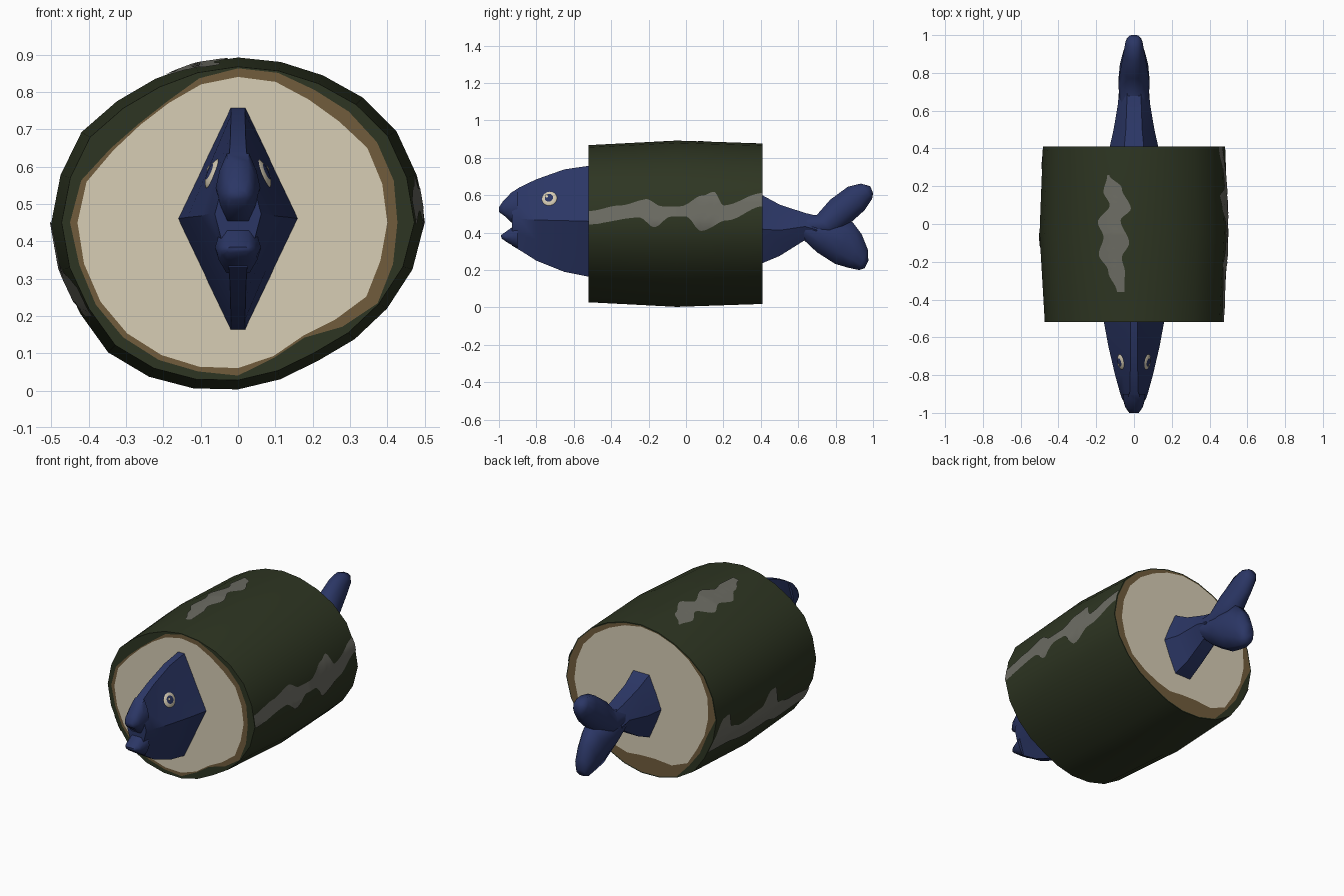
import bpy, bmesh, math
from mathutils import Vector
from mathutils.bvhtree import BVHTree

if "Cube" in bpy.data.objects:
    bpy.data.objects.remove(bpy.data.objects["Cube"])


def material(name, rgb):
    m = bpy.data.materials.new(name)
    m.diffuse_color = (*rgb, 1)
    m.use_nodes = True
    m.node_tree.nodes["Principled BSDF"].inputs["Base Color"].default_value = m.diffuse_color
    return m


GREEN = material("seaweed green", (0.027, 0.036, 0.016))
BROWN = material("edge brown", (0.165, 0.108, 0.046))
CREAM = material("rice cream", (0.68, 0.61, 0.46))
GREY = material("stripe grey", (0.15, 0.15, 0.125))
BLUE = material("fish blue", (0.024, 0.037, 0.13))


def finish(bm, name, mats, angle=35, recalc=True):
    if recalc:
        bmesh.ops.recalc_face_normals(bm, faces=bm.faces)
    for f in bm.faces:
        f.smooth = True
    for e in bm.edges:
        if len(e.link_faces) == 2:
            e.smooth = e.calc_face_angle(0) < math.radians(angle)
    me = bpy.data.meshes.new(name)
    bm.to_mesh(me)
    bm.free()
    for m in mats:
        me.materials.append(m)
    ob = bpy.data.objects.new(name, me)
    bpy.context.collection.objects.link(ob)
    return ob


def bridge(bm, a, b, mat=0):
    n = len(a)
    for i in range(n):
        f = bm.faces.new((a[i], a[(i + 1) % n], b[(i + 1) % n], b[i]))
        f.material_index = mat


# ---- seaweed roll: radii every 15 degrees around the axis at z = 0.45
OUT = [.50, .495, .49, .473, .455, .445, .442, .44, .444, .459, .484, .492,
       .50, .494, .488, .492, .477, .460, .447, .435, .428, .442, .461, .484]
FRONT_CREAM = [.40, .40, .40, .383, .38, .39, .39, .383, .37, .37, .386, .42,
               .43, .427, .425, .42, .41, .40, .39, .37, .35, .368, .397, .395]
FRONT_BROWN = [.427, .432, .43, .42, .41, .415, .413, .40, .376, .375, .395, .435,
               .45, .44, .44, .435, .425, .413, .41, .375, .356, .395, .432, .43]
BACK_CREAM = [.43, .43, .43, .42, .41, .41, .415, .415, .42, .43, .44, .44,
              .43, .42, .41, .42, .39, .34, .33, .35, .36, .38, .41, .42]
BACK_BROWN = [r * .965 - .006 for r in OUT]
for i in (13, 14, 15):
    BACK_BROWN[i] = .435


def ring(bm, radii, y, scale=1):
    vs = []
    for i, r in enumerate(radii):
        a = math.radians(15 * i)
        vs.append(bm.verts.new((r * scale * math.cos(a), y, .45 + r * scale * math.sin(a))))
    return vs


bm = bmesh.new()
front, mid, back = ring(bm, OUT, -.52, .945), ring(bm, OUT, -.05), ring(bm, OUT, .41, .965)
bridge(bm, front, mid)
bridge(bm, mid, back)
for edge, brown, cream, y in ((front, FRONT_BROWN, FRONT_CREAM, -.52),
                              (back, BACK_BROWN, BACK_CREAM, .41)):
    rb, rc = ring(bm, brown, y), ring(bm, cream, y)
    bridge(bm, edge, rb, 0)
    bridge(bm, rb, rc, 1)
    bm.faces.new(rc).material_index = 2
bmesh.ops.recalc_face_normals(bm, faces=bm.faces)
tree = BVHTree.FromBMesh(bm)
finish(bm, "seaweed_roll", [GREEN, BROWN, CREAM])


# ---- painted stripes: thin strips cast onto the roll
def lerp(pts, y):
    for (y0, v0), (y1, v1) in zip(pts, pts[1:]):
        if y <= y1:
            t = (y - y0) / (y1 - y0)
            t = t * t * (3 - 2 * t)
            return v0 + (v1 - v0) * t
    return pts[-1][1]


def stripe(name, low, high, axis, sign, n=80, m=6):
    bm = bmesh.new()
    y0, y1 = low[0][0], low[-1][0]
    rows = []
    for i in range(n + 1):
        y = y0 + (y1 - y0) * i / n
        a, b = lerp(low, y), lerp(high, y)
        row = []
        for j in range(m + 1):
            v = a + (b - a) * j / m
            yc = min(max(y, -.519), .409)
            o = Vector((2 * sign, yc, v)) if axis == 0 else Vector((v, yc, 2))
            d = Vector((-sign, 0, 0)) if axis == 0 else Vector((0, 0, -1))
            hit, nor, _, _ = tree.ray_cast(o, d)
            row.append(bm.verts.new(hit + Vector((nor.x, 0, nor.z)) * .004))
        rows.append(row)
    for r0, r1 in zip(rows, rows[1:]):
        for j in range(m):
            q = (r0[j], r1[j], r1[j + 1], r0[j + 1])
            f = bm.faces.new(q if axis == 0 and sign > 0 else q[::-1])
            f.normal_update()
            if f.normal[axis] * sign < 0:
                f.normal_flip()
    finish(bm, name, [GREY], 60, recalc=False)


stripe("right_stripe",
       [(-.52, .445), (-.25, .48), (-.17, .43), (-.08, .485), (0, .485), (.08, .41), (.22, .465), (.41, .54)],
       [(-.52, .515), (-.35, .545), (-.21, .577), (-.13, .54), (-.03, .54), (.09, .597), (.15, .617), (.2, .545), (.41, .61)],
       0, 1)
stripe("left_stripe",
       [(-.52, .2), (-.25, .2), (-.1, .24), (.1, .23), (.25, .25), (.41, .25)],
       [(-.52, .28), (-.3, .31), (-.17, .335), (-.11, .45), (-.06, .45), (0, .37), (.18, .34), (.26, .36), (.3, .45), (.35, .44), (.41, .33)],
       0, -1)
stripe("top_stripe",
       [(-.36, -.09), (-.25, -.135), (-.16, -.185), (-.07, -.16), (.01, -.19), (.1, -.127), (.17, -.16), (.26, -.14)],
       [(-.36, -.05), (-.25, -.048), (-.18, -.064), (-.1, -.025), (.02, -.07), (.08, -.016), (.19, -.064), (.26, -.13)],
       2, 1)


# ---- fish: lofts between an upper and a lower edge in side view
# each ring is (upper y, upper z, lower y, lower z, half width, ridge fraction)
def loft(name, rings, bulge=1.0, angle=35):
    bm = bmesh.new()
    prev = None
    for y1, z1, y2, z2, w, r in rings:
        half = [(0, r), (.25, (1 + r) / 2 * bulge), (.5, 1), (.75, (1 + r) / 2 * bulge), (1, r)]
        pts = [(t, s) for t, s in half] + [(t, -s) for t, s in reversed(half)]
        cur = [bm.verts.new((s * w, y1 + (y2 - y1) * t, z1 + (z2 - z1) * t)) for t, s in pts]
        if prev:
            bridge(bm, prev, cur)
        else:
            bm.faces.new(cur)
        prev = cur
    bm.faces.new(prev)
    finish(bm, name, [BLUE], angle)


loft("fish_head", [(y, a, y, b, w, r) for y, a, b, w, r in (
    (-.93, .615, .33, .062, .4), (-.89, .642, .307, .075, .3), (-.8, .685, .25, .1, .2),
    (-.65, .738, .19, .135, .14), (-.5, .76, .16, .163, .12))])
loft("upper_lip", [(-.9, .635, -.9, .45, .06, .5), (-.935, .613, -.935, .455, .056, .5),
                   (-.98, .565, -.965, .485, .045, .6), (-1, .535, -1, .51, .025, .7)], 1.1, 60)
loft("lower_lip", [(-.9, .45, -.9, .315, .062, .5), (-.935, .425, -.925, .33, .058, .5),
                   (-.97, .4, -.96, .35, .048, .6), (-.99, .385, -.985, .368, .03, .7)], 1.1, 60)
loft("fish_tail_stem", [(y, a, y, b, w, r) for y, a, b, w, r in (
    (.38, .615, .225, .135, .4), (.5, .55, .275, .108, .4),
    (.636, .505, .36, .085, .45), (.7, .49, .34, .08, .45))], 1.03)
loft("upper_tail_lobe", [
    (.62, .495, .62, .37, .075, .4), (.70, .495, .80, .38, .083, .4), (.77, .575, .885, .457, .07, .4),
    (.865, .645, .955, .52, .055, .4), (.935, .662, .995, .58, .045, .45), (.985, .648, 1, .612, .028, .5)], 1.2, 60)
loft("lower_tail_lobe", [
    (.62, .49, .62, .37, .075, .4), (.82, .46, .70, .295, .083, .4), (.89, .457, .797, .233, .075, .4),
    (.94, .39, .865, .213, .06, .4), (.972, .31, .925, .2, .045, .45), (.975, .25, .955, .21, .028, .5)], 1.2, 60)

# ---- eyes: flattened domes with a blue pupil cap and a tiny cream glint
for side, label in ((1, "right"), (-1, "left")):
    n = Vector((.9 * side, -.2, .4)).normalized()
    c = Vector((.063 * side, -.73, .58))
    rot = n.to_track_quat('Z', 'Y')
    bm = bmesh.new()
    bmesh.ops.create_uvsphere(bm, u_segments=24, v_segments=24, radius=1)
    for f in bm.faces:
        f.material_index = 1 if f.calc_center_median().z > .85 else 0
    for v in bm.verts:
        v.co = c + rot @ Vector((v.co.x * .045, v.co.y * .045, v.co.z * .018))
    finish(bm, label + "_eye", [CREAM, BLUE], 60)
    bm = bmesh.new()
    bmesh.ops.create_circle(bm, cap_ends=True, segments=10, radius=.009)
    p = c + n * .0195 + Vector((0, -.012, .008))
    for v in bm.verts:
        v.co = p + rot @ v.co
    finish(bm, label + "_eye_glint", [CREAM], recalc=False)
